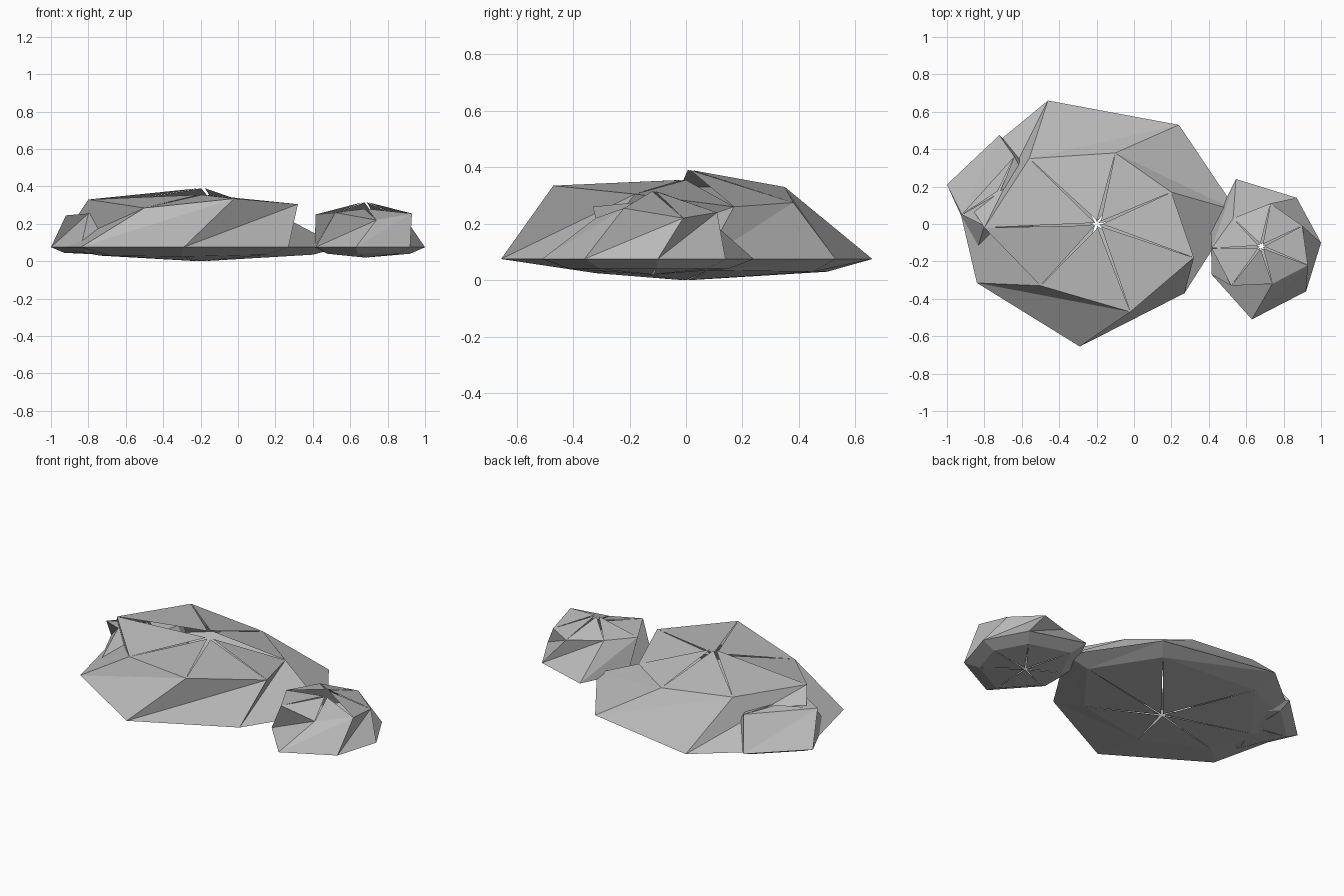
import bpy
import bmesh
from mathutils import Vector

cube = bpy.data.objects.get("Cube")
if cube:
    bpy.data.objects.remove(cube)

stone = bpy.data.materials.new("stone_grey")
stone.use_nodes = True
grey = (0.5, 0.5, 0.5, 1)
stone.diffuse_color = grey
stone.node_tree.nodes["Principled BSDF"].inputs["Base Color"].default_value = grey


def fan(bm, ring, center, gap, lift):
    """Close a ring with wedges whose tips part slightly, leaving thin cracks."""
    c = Vector(center)
    for i, v in enumerate(ring):
        w = ring[(i + 1) % len(ring)]
        out = (v.co + w.co) / 2 - c
        out.z = 0
        tip = c + out.normalized() * gap
        if out.y < 0:
            tip.z -= lift  # front wedges sit a little lower
        bm.faces.new((v, w, bm.verts.new(tip)))


def rock(name, mid, top, bottom, peak, base, gap, lift):
    """Faceted boulder: three counter-clockwise rings and two cracked caps."""
    bm = bmesh.new()
    low, belt, high = ([bm.verts.new(p) for p in r] for r in (bottom, mid, top))
    n = len(belt)
    for a, b in ((low, belt), (belt, high)):
        for i in range(n):
            j = (i + 1) % n
            bm.faces.new((a[i], a[j], b[j]))
            bm.faces.new((a[i], b[j], b[i]))
    fan(bm, high, peak, gap, lift)
    fan(bm, low[::-1], base, gap * 0.6, 0)
    mesh = bpy.data.meshes.new(name)
    bm.to_mesh(mesh)
    bm.free()
    mesh.materials.append(stone)
    bpy.context.collection.objects.link(bpy.data.objects.new(name, mesh))


def belt_ring(points, z=0.075):
    return [(x, y, z) for x, y in points]


def shrink(points, center, f, z):
    cx, cy = center
    return [(cx + (x - cx) * f, cy + (y - cy) * f, z) for x, y in points]


# Large flat boulder
rock("large_rock",
     belt_ring([(-.29, -.655), (.27, -.37), (.55, .07), (.24, .53),
                (-.46, .66), (-.97, .24), (-.84, -.315)]),
     [(-.02, -.47, .335), (.32, -.18, .305), (.2, .17, .26), (-.1, .38, .275),
      (-.56, .35, .33), (-.8, -.02, .33), (-.5, -.33, .285)],
     [(-.3, -.32, .025), (.15, -.25, .035), (.4, .08, .035), (.17, .45, .03),
      (-.45, .5, .03), (-.74, .12, .03), (-.68, -.15, .03)],
     (-.19, 0, .39), (-.2, 0, 0), .02, .035)

# Small boulder on the right
small = [(.63, -.51), (.92, -.36), (1, -.1), (.87, .14),
         (.545, .24), (.41, -.03), (.415, -.27)]
rock("small_rock", belt_ring(small),
     [(.74, -.32, .22), (.93, -.22, .255), (.9, -.01, .22), (.73, .11, .24),
      (.53, .03, .26), (.415, -.13, .25), (.52, -.33, .26)],
     shrink(small, (.68, -.12), .75, .04),
     (.68, -.12, .315), (.68, -.12, .02), .015, .035)

# Little boulder sunk into the left side of the large one
side = [(-.84, -.14), (-.55, -.05), (-.48, .25), (-.72, .475), (-1, .21)]
rock("side_rock", belt_ring(side),
     [(-.8, -.01, .255), (-.62, .08, .235), (-.58, .25, .23),
      (-.64, .36, .25), (-.92, .05, .245)],
     shrink(side, (-.72, .17), .75, .045),
     (-.72, .17, .26), (-.72, .17, .035), .01, .01)
